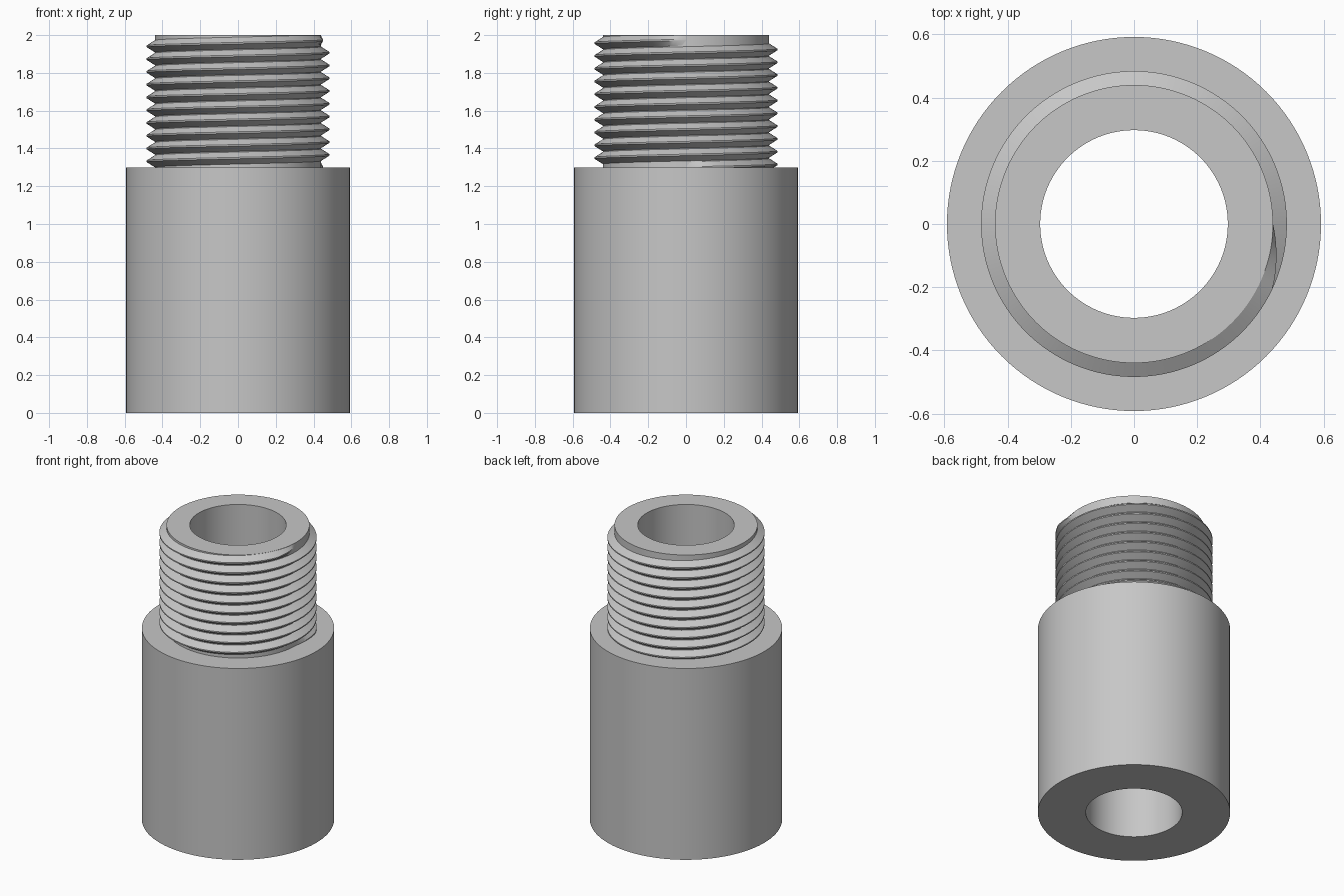
import bpy, bmesh, math

if "Cube" in bpy.data.objects:
    bpy.data.objects.remove(bpy.data.objects["Cube"])

SEG = 128             # segments around the axis
R_BODY, R_CORE, R_BORE, R_CREST = 0.592, 0.44, 0.297, 0.484
Z_STEP, Z_TOP = 1.30, 2.0
PITCH, TURNS, Z_START = 0.0676, 10, 1.2985

steel = bpy.data.materials.new("grey_steel")
steel.diffuse_color = (0.57, 0.57, 0.57, 1)
steel.use_nodes = True
steel.node_tree.nodes["Principled BSDF"].inputs["Base Color"].default_value = steel.diffuse_color


def ring_point(r, a, z):
    return (r * math.cos(a), r * math.sin(a), z)


def finish(bm, name):
    bmesh.ops.recalc_face_normals(bm, faces=bm.faces)
    mesh = bpy.data.meshes.new(name)
    bm.to_mesh(mesh)
    bm.free()
    obj = bpy.data.objects.new(name, mesh)
    bpy.context.collection.objects.link(obj)
    mesh.materials.append(steel)
    bpy.ops.object.select_all(action='DESELECT')
    obj.select_set(True)
    bpy.context.view_layer.objects.active = obj
    bpy.ops.object.shade_smooth_by_angle(angle=math.radians(30))
    return obj


# Stepped tube with a through bore: a closed profile turned around z
profile = [(R_BORE, 0), (R_BODY, 0), (R_BODY, Z_STEP),
           (R_CORE, Z_STEP), (R_CORE, Z_TOP), (R_BORE, Z_TOP)]
bm = bmesh.new()
rings = [[bm.verts.new(ring_point(r, 2 * math.pi * i / SEG, z)) for r, z in profile]
         for i in range(SEG)]
n = len(profile)
for i in range(SEG):
    a, b = rings[i], rings[(i + 1) % SEG]
    for k in range(n):
        bm.faces.new((a[k], b[k], b[(k + 1) % n], a[(k + 1) % n]))
finish(bm, "stepped_tube")

# Right-hand screw thread: a ridge swept up a helix, fading out at both ends
HALF, FLAT = 0.0325, 0.004
FADE = math.radians(25)
total = TURNS * 2 * math.pi
bm = bmesh.new()
sections = []
for i in range(TURNS * SEG + 1):
    a = 2 * math.pi * i / SEG
    zc = Z_START + PITCH * a / (2 * math.pi)
    fade = min(1.0, a / FADE, (total - a) / FADE)
    crest = R_CORE + (R_CREST - R_CORE) * fade
    root = R_CORE - 0.001
    ridge = [(root, -HALF), (crest, -FLAT), (crest, FLAT), (root, HALF)]
    sections.append([bm.verts.new(ring_point(r, a, min(zc + dz, Z_TOP - 0.0005)))
                     for r, dz in ridge])
for a, b in zip(sections, sections[1:]):
    for k in range(4):
        bm.faces.new((a[k], b[k], b[(k + 1) % 4], a[(k + 1) % 4]))
bm.faces.new(sections[0])
bm.faces.new(sections[-1])
finish(bm, "screw_thread")
